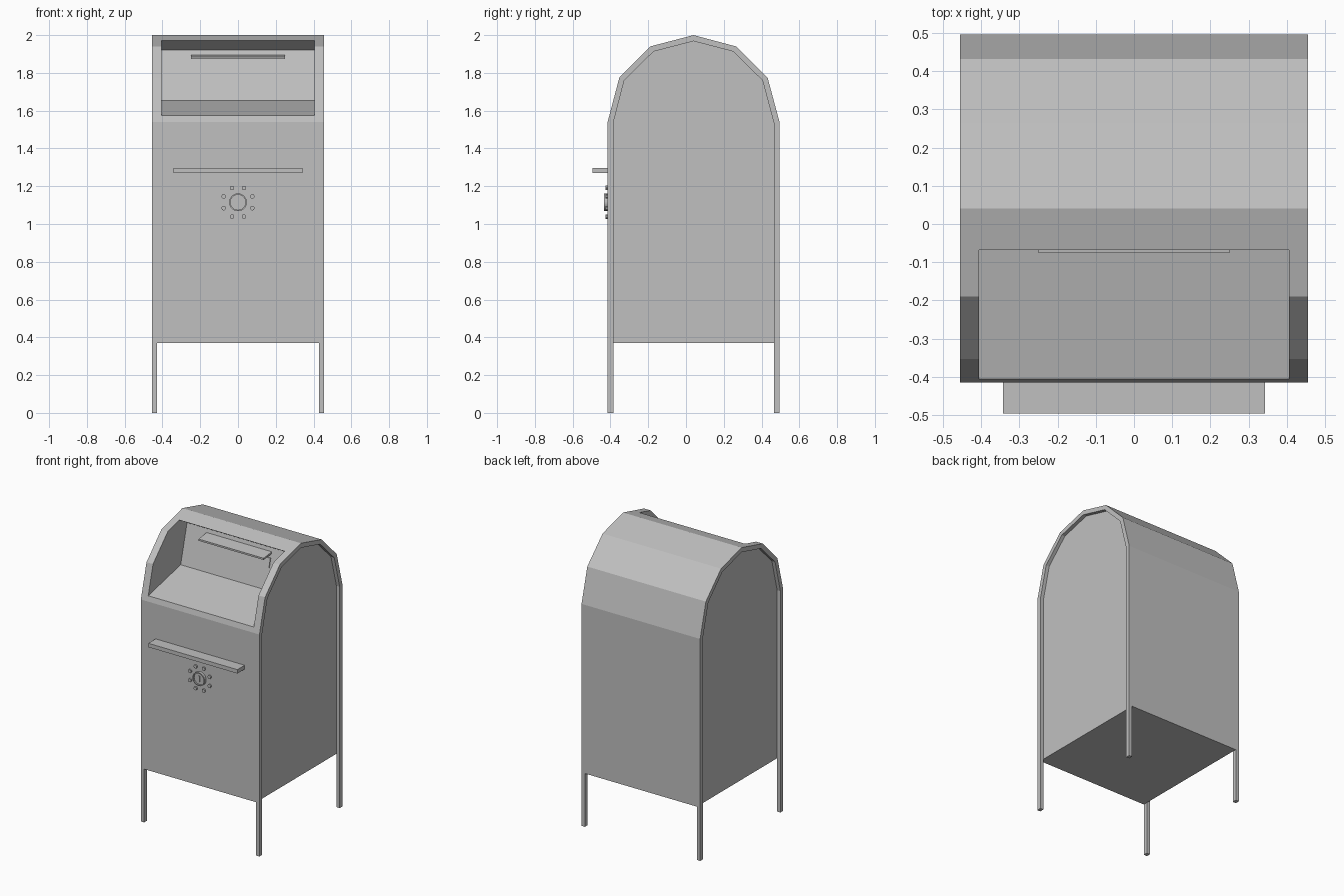
import bpy, bmesh, math
from mathutils import Matrix

if "Cube" in bpy.data.objects:
    bpy.data.objects.remove(bpy.data.objects["Cube"], do_unlink=True)

grey = bpy.data.materials.new("painted_grey_metal")
grey.use_nodes = True
COLOUR = (0.53, 0.53, 0.53, 1)
grey.diffuse_color = COLOUR
grey.node_tree.nodes["Principled BSDF"].inputs["Base Color"].default_value = COLOUR


def finish(bm, name):
    bmesh.ops.recalc_face_normals(bm, faces=bm.faces)
    mesh = bpy.data.meshes.new(name)
    bm.to_mesh(mesh)
    bm.free()
    obj = bpy.data.objects.new(name, mesh)
    bpy.context.collection.objects.link(obj)
    mesh.materials.append(grey)
    return obj


def prism(name, profile, x0, x1):
    """Extrude a (y, z) outline along x."""
    bm = bmesh.new()
    face = bm.faces.new([bm.verts.new((x0, y, z)) for y, z in profile])
    out = bmesh.ops.extrude_face_region(bm, geom=[face])
    verts = [v for v in out["geom"] if isinstance(v, bmesh.types.BMVert)]
    bmesh.ops.translate(bm, verts=verts, vec=(x1 - x0, 0, 0))
    return finish(bm, name)


def disc(name, x, z, radius, y0, y1, sides):
    """Cylinder along y."""
    bm = bmesh.new()
    m = Matrix.Translation((x, (y0 + y1) / 2, z)) @ Matrix.Rotation(math.pi / 2, 4, "X")
    bmesh.ops.create_cone(bm, cap_ends=True, segments=sides, radius1=radius,
                          radius2=radius, depth=abs(y1 - y0), matrix=m)
    return finish(bm, name)


def cut(obj, cutter):
    cutter.hide_render = True
    mod = obj.modifiers.new("cut", "BOOLEAN")
    mod.operation, mod.solver, mod.object = "DIFFERENCE", "EXACT", cutter
    bpy.context.view_layer.objects.active = obj
    bpy.ops.object.modifier_apply(modifier=mod.name)
    bpy.data.objects.remove(cutter, do_unlink=True)


# Main dimensions
HALF, PANEL, FLOOR = 0.455, 0.43, 0.37
FRONT, BACK = -0.415, 0.495
arch = [(FRONT, 1.54), (-0.353, 1.775), (-0.19, 1.94), (0.04, 2.0),
        (0.265, 1.94), (0.432, 1.775), (BACK, 1.54)]
arch_inner = [(FRONT + 0.03, 1.535), (-0.327, 1.76), (-0.172, 1.913), (0.04, 1.968),
              (0.25, 1.913), (0.405, 1.76), (BACK - 0.03, 1.535)]

# Body with the slanted mail recess cut into its front
body = prism("body", [(FRONT, FLOOR)] + arch + [(BACK, FLOOR)], -PANEL, PANEL)
recess = [(-0.6, 1.532), (-0.05, 1.655), (0.02, 1.92), (-0.2, 2.05), (-0.6, 2.05)]
cut(body, prism("recess_cutter", recess, -0.405, 0.405))

# Raised side rims that run down into the legs
rim = ([(FRONT, 0)] + arch + [(BACK, 0), (BACK - 0.03, 0)]
       + arch_inner[::-1] + [(FRONT + 0.03, 0)])
for side, label in ((1, "left"), (-1, "right")):
    prism(f"{label}_rim_and_legs", rim, side * PANEL, side * HALF)

# Mail slot plate and the hood above it
slope = 0.07 / 0.265


def panel_y(z):
    return -0.05 + (z - 1.655) * slope


low, high = 1.795, 1.857
prism("slot_plate", [(panel_y(low), low), (panel_y(low) - 0.006, low),
                     (panel_y(high) - 0.006, high), (panel_y(high), high)], -0.25, 0.25)
prism("slot_hood", [(-0.076, 1.873), (-0.076, 1.885), (0.016, 1.896), (0.012, 1.882)],
      -0.25, 0.25)

# Front shelf bar
prism("front_bar", [(FRONT, 1.27), (FRONT, 1.297), (-0.495, 1.297), (-0.495, 1.27)],
      -0.342, 0.342)

# Round lock with a ring of studs
LOCK_Z = 1.115
ring = disc("lock_ring", 0, LOCK_Z, 0.047, FRONT, FRONT - 0.018, 24)
cut(ring, disc("ring_cutter", 0, LOCK_Z, 0.04, FRONT - 0.008, FRONT - 0.05, 24))
prism("lock_keyway", [(FRONT, LOCK_Z - 0.02), (FRONT, LOCK_Z + 0.02),
                      (FRONT - 0.013, LOCK_Z + 0.02), (FRONT - 0.013, LOCK_Z - 0.02)],
      -0.005, 0.005)
for i in range(8):
    a = math.tau * (i + 0.5) / 8
    disc(f"lock_stud_{i + 1}", 0.082 * math.cos(a), LOCK_Z + 0.082 * math.sin(a),
         0.012, FRONT, FRONT - 0.01, 10)
